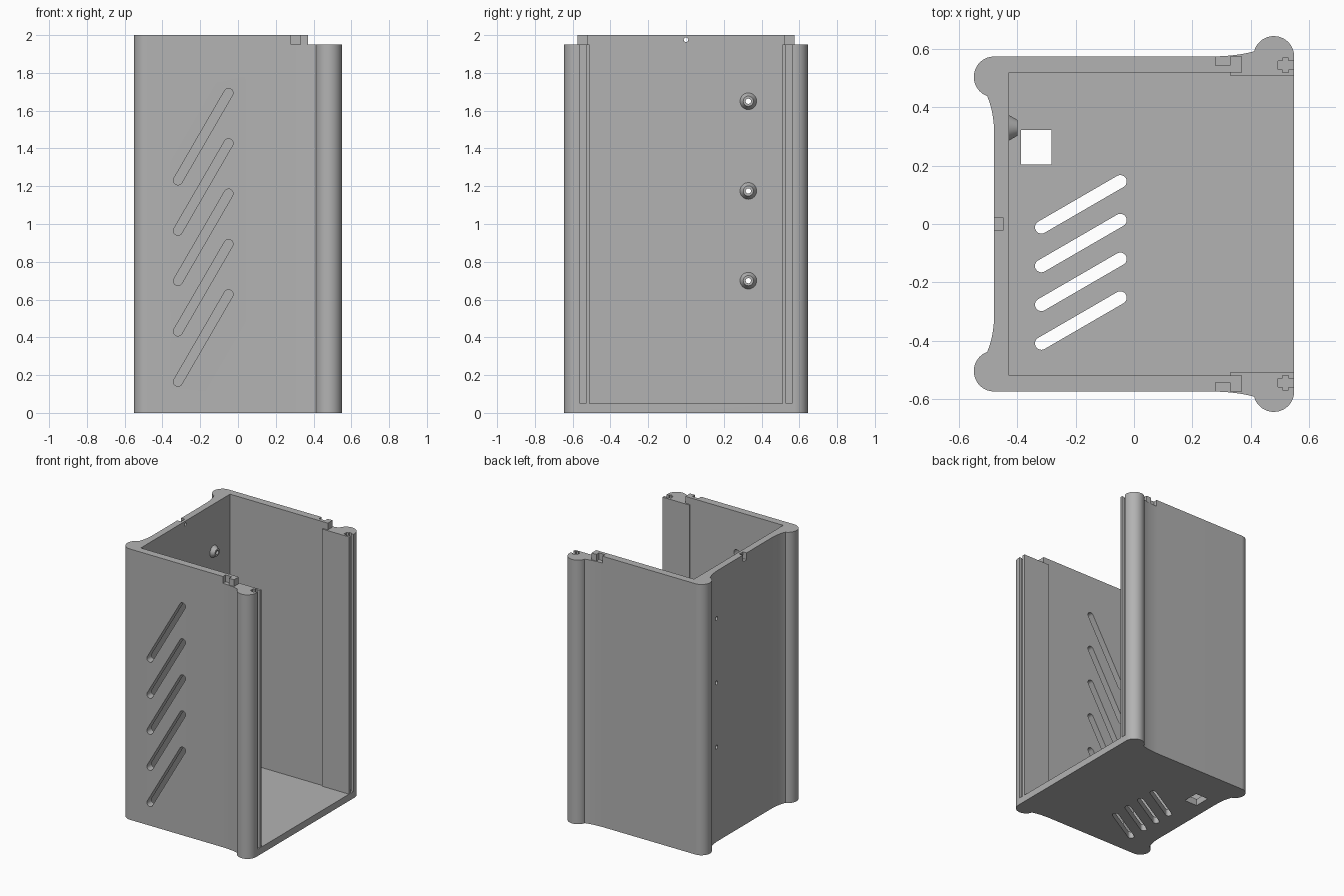
import bpy, bmesh
from math import cos, sin, radians, atan2, hypot, pi
from mathutils import Vector, Matrix

cube = bpy.data.objects.get("Cube")
if cube:
    bpy.data.objects.remove(cube, do_unlink=True)

grey = bpy.data.materials.new("plain grey")
grey.use_nodes = True
grey.diffuse_color = (0.45, 0.45, 0.45, 1)
grey.node_tree.nodes["Principled BSDF"].inputs["Base Color"].default_value = grey.diffuse_color


def finish(bm, name):
    bmesh.ops.recalc_face_normals(bm, faces=bm.faces)
    mesh = bpy.data.meshes.new(name)
    bm.to_mesh(mesh)
    bm.free()
    mesh.materials.append(grey)
    obj = bpy.data.objects.new(name, mesh)
    bpy.context.collection.objects.link(obj)
    return obj


def prism(name, points, z0, z1):
    bm = bmesh.new()
    face = bm.faces.new([bm.verts.new((x, y, z0)) for x, y in points])
    top = bmesh.ops.extrude_face_region(bm, geom=[face])["geom"]
    bmesh.ops.translate(bm, verts=[v for v in top if isinstance(v, bmesh.types.BMVert)],
                        vec=(0, 0, z1 - z0))
    return finish(bm, name)


def box(name, x0, x1, y0, y1, z0, z1):
    return prism(name, [(x0, y0), (x1, y0), (x1, y1), (x0, y1)], z0, z1)


def rod(name, start, end, r1, r2=None, sides=32):
    start, end = Vector(start), Vector(end)
    axis = end - start
    bm = bmesh.new()
    bmesh.ops.create_cone(bm, cap_ends=True, segments=sides, radius1=r1,
                          radius2=r1 if r2 is None else r2, depth=axis.length)
    turn = axis.to_track_quat('Z', 'Y').to_matrix().to_4x4()
    bm.transform(Matrix.Translation((start + end) / 2) @ turn)
    return finish(bm, name)


def slot(name, a, b, r, depth0, depth1):
    """Rounded slot between two points."""
    ang = atan2(b[1] - a[1], b[0] - a[0])
    pts = []
    for centre, base in ((b, ang - pi / 2), (a, ang + pi / 2)):
        pts += [(centre[0] + r * cos(base + pi * i / 12),
                 centre[1] + r * sin(base + pi * i / 12)) for i in range(13)]
    return prism(name, pts, depth0, depth1)


def combine(target, tool, operation='DIFFERENCE'):
    mod = target.modifiers.new("cut", 'BOOLEAN')
    mod.operation, mod.object, mod.solver = operation, tool, 'EXACT'
    bpy.context.view_layer.objects.active = target
    bpy.ops.object.modifier_apply(modifier=mod.name)
    bpy.data.objects.remove(tool, do_unlink=True)


def arc(cx, cy, r, a0, a1, n=24):
    angles = [radians(a0 + (a1 - a0) * i / n) for i in range(n + 1)]
    return [(cx + r * cos(a), cy + r * sin(a)) for a in angles]


def blend(p, q, s, n=10):
    ts = [i / n for i in range(1, n + 1)]
    return [tuple((1 - t) ** 2 * p[k] + 2 * t * (1 - t) * q[k] + t * t * s[k]
                  for k in (0, 1)) for t in ts]


# Outer outline: round corner columns flowing into the walls
half = arc(0.48, -0.575, 0.07, 0, -165)
half += blend(half[-1], (0.36, -0.577), (0.27, -0.575))
half += arc(-0.48, -0.505, 0.07, -90, -250)
half += blend(half[-1], (-0.48, -0.38), (-0.48, -0.31))
outline = half + [(x, -y) for x, y in reversed(half)]
case = prism("open_case", outline, 0, 2)

# Cavity, narrower between the side rails
combine(case, box("cavity", -0.43, 0.33, -0.52, 0.52, 0.05, 3))
combine(case, box("mouth", 0.3, 1, -0.51, 0.51, 0.05, 3))

# Lowered column tops, leaving a tab on each side wall
combine(case, box("column_step", 0.37, 1, -1, 1, 1.95, 3))
combine(case, box("rail_step", 0.33, 1, -0.52, 0.52, 1.95, 3))

for s in (-1, 1):
    def side_box(name, x0, x1, ya, yb, z0, z1):
        return box(name, x0, x1, min(s * ya, s * yb), max(s * ya, s * yb), z0, z1)
    # Outer trim beside the tab and the clip recess
    combine(case, side_box("tab_trim", 0.325, 1, 0.575, 1, 1.95, 3))
    combine(case, side_box("clip_recess", 0.28, 0.33, 0.545, 1, 1.95, 3))
    # Cross-shaped panel groove
    groove = [(1, 0.53), (0.53, 0.53), (0.53, 0.52), (0.51, 0.52), (0.51, 0.53), (0.495, 0.53),
              (0.495, 0.56), (0.51, 0.56), (0.51, 0.57), (0.53, 0.57), (0.53, 0.56), (1, 0.56)]
    combine(case, prism("panel_groove", [(x, s * y) for x, y in groove], 0.05, 3))

# Left wall recess and pin holes
combine(case, box("wall_recess", -1, -0.45, -0.022, 0.022, 1.95, 3))
combine(case, rod("wall_pin_hole", (-0.6, 0, 1.975), (-0.3, 0, 1.975), 0.012))
combine(case, rod("clip_pin_hole", (0.305, -1, 1.975), (0.305, 1, 1.975), 0.012))

# Screw bosses inside the left wall
for z in (0.7, 1.175, 1.65):
    combine(case, rod("boss", (-0.435, 0.33, z), (-0.4, 0.33, z), 0.047, 0.027), 'UNION')
    combine(case, rod("boss_hole", (-0.6, 0.33, z), (-0.3, 0.33, z), 0.014))

# Floor vents and cable opening
for i in range(4):
    y = -0.41 + i * 0.133
    combine(case, slot("floor_vent", (-0.318, y), (-0.047, y + 0.157), 0.022, -0.5, 0.2))
combine(case, box("cable_opening", -0.388, -0.283, 0.204, 0.323, -0.5, 0.2))

# Front wall vents
for i in range(5):
    z = 0.165 + i * 0.2665
    vent = slot("front_vent", (-0.318, z), (-0.05, z + 0.463), 0.024, 0.4, 0.8)
    vent.data.transform(Matrix.Rotation(pi / 2, 4, 'X'))
    combine(case, vent)

bpy.ops.object.select_all(action='DESELECT')
case.select_set(True)
bpy.context.view_layer.objects.active = case
bpy.ops.object.shade_smooth_by_angle(angle=radians(30))
